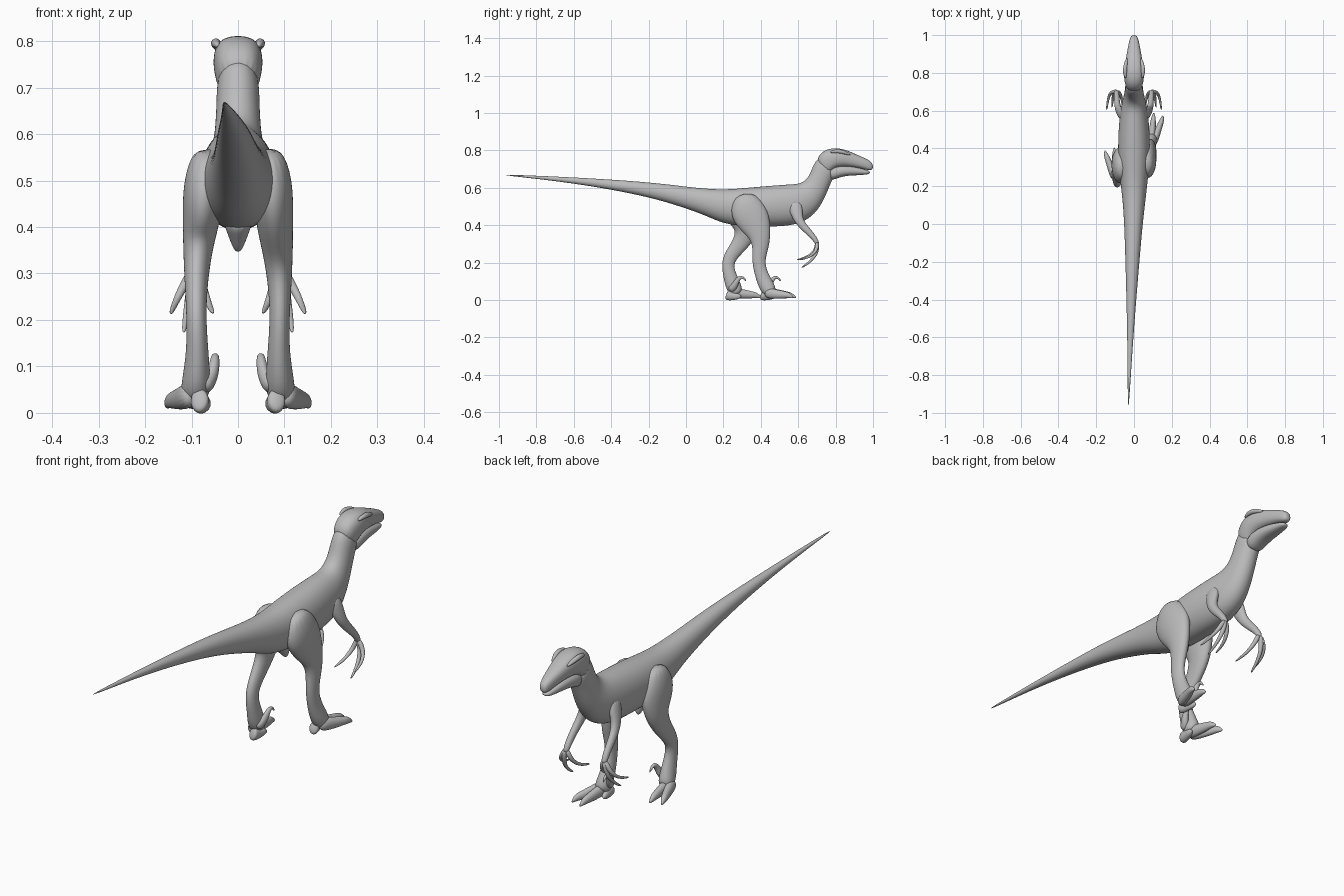
import bpy
import bmesh
import math
from mathutils import Vector

cube = bpy.data.objects.get("Cube")
if cube:
    bpy.data.objects.remove(cube, do_unlink=True)

# One flat grey for the whole animal
skin = bpy.data.materials.new("grey skin")
skin.use_nodes = True
colour = (0.5, 0.5, 0.5, 1)
skin.diffuse_color = colour
skin.node_tree.nodes["Principled BSDF"].inputs["Base Color"].default_value = colour

SIDES = 16


def loft(name, rings, power=1.0):
    """Skin a row of (centre, side, up) ellipses; power under one squares them off."""
    bm = bmesh.new()
    loops = []
    for centre, side, up in rings:
        loop = []
        for i in range(SIDES):
            angle = math.tau * i / SIDES
            c, s = math.cos(angle), math.sin(angle)
            c = math.copysign(abs(c) ** power, c)
            s = math.copysign(abs(s) ** power, s)
            loop.append(bm.verts.new(centre + side * c + up * s))
        loops.append(loop)
    for a, b in zip(loops, loops[1:]):
        for i in range(SIDES):
            j = (i + 1) % SIDES
            bm.faces.new((a[i], a[j], b[j], b[i]))
    bm.faces.new(loops[0][::-1])
    bm.faces.new(loops[-1])
    bmesh.ops.recalc_face_normals(bm, faces=bm.faces)
    for face in bm.faces:
        face.smooth = True
    mesh = bpy.data.meshes.new(name)
    bm.to_mesh(mesh)
    bm.free()
    mesh.materials.append(skin)
    obj = bpy.data.objects.new(name, mesh)
    bpy.context.collection.objects.link(obj)
    smooth = obj.modifiers.new("smooth", "SUBSURF")
    smooth.levels = smooth.render_levels = 2
    return obj


def trunk(name, rows, power=1.0):
    """Loft from rows of top y, top z, bottom y, bottom z, half width."""
    rings = []
    for yt, zt, yb, zb, width in rows:
        top, bottom = Vector((0, yt, zt)), Vector((0, yb, zb))
        centre = (top + bottom) / 2
        centre.x = min(0, centre.y - 0.1) * 0.028  # the tail swings aside
        rings.append((centre, Vector((width, 0, 0)), (top - bottom) / 2))
    return loft(name, rings, power)


def limb(name, points, depths, widths=None, sign=1, shift=0):
    """Loft along a path; widths run along x, depths across it."""
    path = [Vector((sign * x, y + shift, z)) for x, y, z in points]
    rings = []
    for i, p in enumerate(path):
        tangent = (path[min(i + 1, len(path) - 1)] - path[max(i - 1, 0)]).normalized()
        side = Vector((1, 0, 0))
        side = (side - tangent * side.dot(tangent)).normalized()
        across = tangent.cross(side)
        width = widths[i] if widths else depths[i]
        rings.append((p, side * width, across * depths[i]))
    return loft(name, rings)


def taper(start, end, count):
    return [start + (end - start) * i / (count - 1) for i in range(count)]


# Tail, torso and neck in one sweep
trunk("body", [
    (-.98, .672, -.98, .667, .003),
    (-.6, .657, -.61, .628, .015),
    (-.2, .632, -.22, .558, .037),
    (0, .607, -.02, .496, .049),
    (.12, .595, .1, .453, .06),
    (.22, .592, .2, .405, .072),
    (.32, .602, .32, .39, .084),
    (.44, .612, .44, .39, .087),
    (.54, .62, .55, .393, .08),
    (.6, .622, .64, .418, .07),
    (.635, .637, .705, .475, .057),
    (.662, .672, .748, .555, .049),
    (.682, .73, .78, .64, .047),
    (.72, .78, .805, .68, .045),
], 0.95)

# Skull with a blunt snout, and a slimmer jaw that leaves the mouth line
trunk("skull", [
    (.69, .74, .75, .67, .04),
    (.725, .797, .77, .675, .05),
    (.78, .815, .79, .7, .055),
    (.84, .81, .83, .712, .051),
    (.9, .784, .89, .71, .04),
    (.95, .762, .95, .7, .03),
    (.985, .745, .985, .69, .022),
    (1, .725, 1, .7, .012),
], 0.8)
trunk("jaw", [
    (.74, .7, .77, .63, .042),
    (.82, .725, .83, .662, .043),
    (.9, .715, .9, .666, .034),
    (.95, .7, .95, .669, .025),
    (.985, .69, .985, .674, .016),
], 0.85)

# Point of the pelvis between the thighs
limb("pelvis_point", [(0, .3, .43), (0, .32, .39), (0, .335, .345)],
     [.05, .03, .008], [.04, .024, .008])

# Leg poses differ only in y and z; the thickness is shared
leg_x = [.062, .074, .078, .086, .09, .09, .087, .09, .093]
leg_depth = [.05, .098, .092, .06, .043, .034, .036, .044, .03]
leg_width = [.035, .046, .042, .033, .026, .021, .024, .032, .032]
forward_pose = [(.31, .57), (.32, .49), (.365, .42), (.397, .345), (.4, .28),
                (.385, .205), (.405, .13), (.435, .065), (.46, .03)]
trailing_pose = [(.3, .57), (.3, .49), (.32, .42), (.325, .36), (.285, .29),
                 (.215, .21), (.235, .13), (.255, .065), (.28, .03)]
toes = {
    "outer_toe": [(.1, .42, .04), (.12, .475, .032), (.136, .52, .028),
                  (.148, .55, .026), (.154, .575, .012)],
    "middle_toe": [(.09, .42, .04), (.096, .48, .034), (.1, .53, .028),
                   (.103, .56, .026), (.105, .59, .012)],
    "heel_pad": [(.085, .4, .03), (.08, .42, .022), (.075, .445, .02),
                 (.07, .465, .02), (.065, .48, .018)],
}
sickle = [(.075, .42, .05), (.058, .445, .075), (.051, .455, .1),
          (.049, .472, .122), (.049, .492, .122), (.049, .507, .1)]

# Arm and hand, the same on both sides
arm = [(.05, .575, .53), (.07, .59, .475), (.083, .603, .42),
       (.09, .645, .375), (.092, .69, .328), (.093, .705, .295)]
fingers = {
    "outer_finger": [(.095, .7, .31), (.122, .7, .265), (.138, .665, .23), (.145, .6, .213)],
    "middle_finger": [(.094, .703, .31), (.105, .703, .25), (.113, .66, .2), (.117, .615, .172)],
    "inner_finger": [(.09, .7, .31), (.074, .695, .265), (.061, .65, .228), (.053, .59, .215)],
}

for label, sign, pose, shift in (("left", 1, forward_pose, 0),
                                 ("right", -1, trailing_pose, -.185)):
    leg_path = [(x, y, z) for x, (y, z) in zip(leg_x, pose)]
    limb(label + "_leg", leg_path, leg_depth, leg_width, sign)
    for name, path in toes.items():
        limb(f"{label}_{name}", path, [.03, .026, .02, .016, .004],
             [.022, .019, .016, .013, .003], sign, shift)
    limb(label + "_sickle_claw", sickle, taper(.022, .003, len(sickle)),
         taper(.018, .003, len(sickle)), sign, shift)

    limb(label + "_arm", arm, [.04, .036, .023, .019, .014, .012],
         [.022, .02, .018, .015, .014, .012], sign)
    for name, path in fingers.items():
        limb(f"{label}_{name}", path, taper(.012, .004, len(path)), None, sign)

    # Brow ridge over the eye socket
    limb(label + "_brow", [(.044, .77, .79), (.049, .805, .798), (.046, .84, .792),
                           (.036, .88, .776)], [.006, .011, .011, .005], None, sign)
